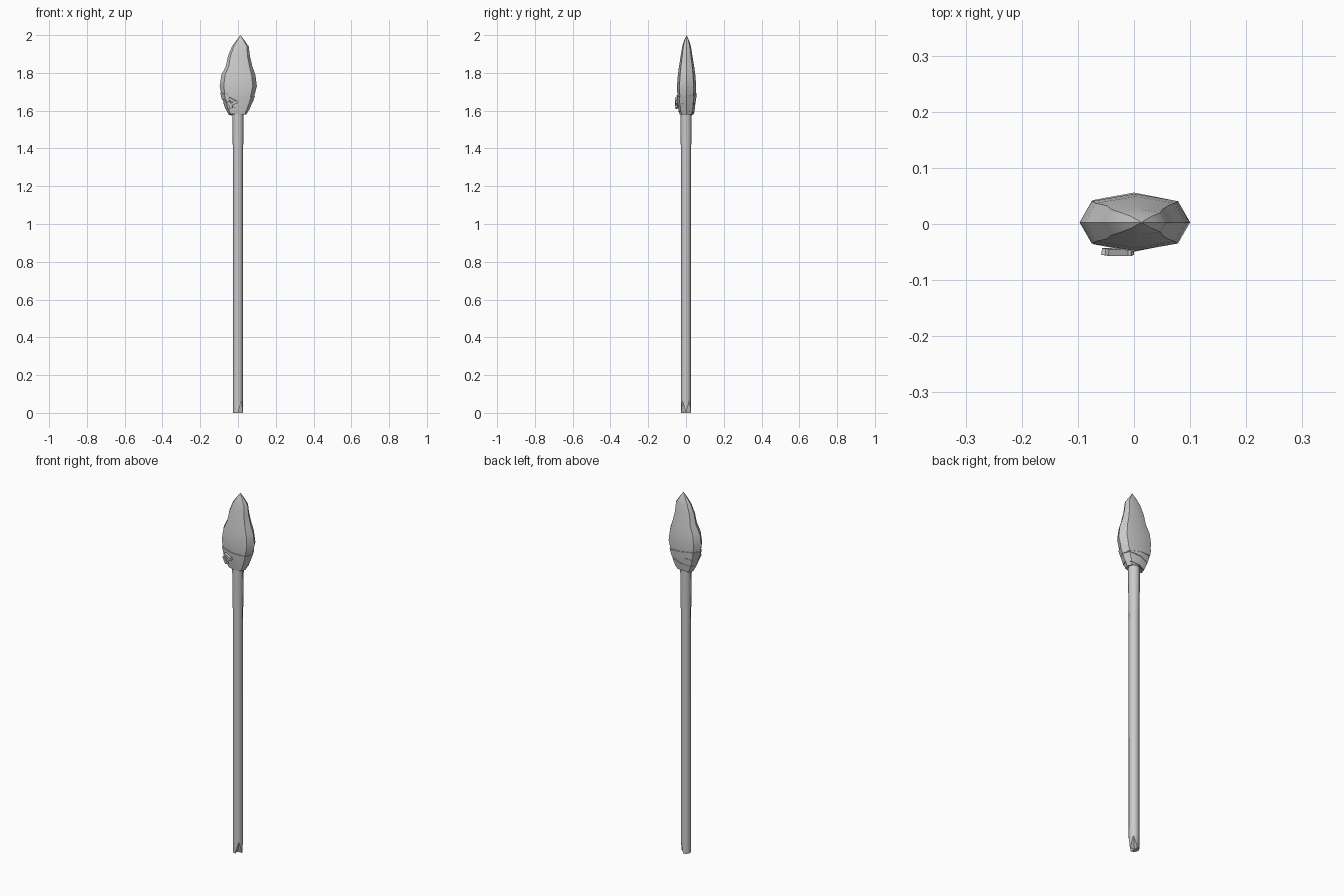
import bpy, bmesh, math

if "Cube" in bpy.data.objects:
    bpy.data.objects.remove(bpy.data.objects["Cube"])

# unit cross-section of the chipped head: flattened octagon
SECTION = [(1, 0), (.78, .74), (0, 1), (-.78, .74), (-1, 0), (-.78, -.74), (0, -1), (.78, -.74)]
# head outline: z, left x, right x, half depth
HEAD = [(1.58, -.045, .045, .036), (1.615, -.066, .062, .042), (1.67, -.085, .084, .048),
        (1.73, -.097, .100, .051), (1.79, -.088, .092, .046), (1.835, -.064, .076, .040),
        (1.89, -.053, .063, .031), (1.94, -.032, .057, .023), (1.97, -.010, .036, .014)]


def make(name, rings, cap_start=None, cap_end=None, closed=False, angle=40):
    bm = bmesh.new()
    vr = [[bm.verts.new(p) for p in r] for r in rings]
    n = len(vr[0])
    pairs = list(zip(vr, vr[1:])) + ([(vr[-1], vr[0])] if closed else [])
    for a, b in pairs:
        for i in range(n):
            j = (i + 1) % n
            bm.faces.new((a[i], a[j], b[j], b[i]))
    for point, ring in ((cap_start, vr[0]), (cap_end, vr[-1])):
        if point:
            c = bm.verts.new(point)
            for i in range(n):
                bm.faces.new((ring[i], ring[(i + 1) % n], c))
    bmesh.ops.recalc_face_normals(bm, faces=bm.faces)
    me = bpy.data.meshes.new(name)
    bm.to_mesh(me)
    bm.free()
    ob = bpy.data.objects.new(name, me)
    bpy.context.collection.objects.link(ob)
    bpy.context.view_layer.objects.active = ob
    ob.select_set(True)
    bpy.ops.object.shade_smooth_by_angle(angle=math.radians(angle))
    ob.select_set(False)
    return ob


def head_size(z):
    z = min(max(z, HEAD[0][0]), HEAD[-1][0])
    for a, b in zip(HEAD, HEAD[1:]):
        if z <= b[0]:
            t = (z - a[0]) / (b[0] - a[0])
            return [a[k] + (b[k] - a[k]) * t for k in (1, 2, 3)]


def head_point(u, v, z, offset=0):
    l, r, d = head_size(z)
    return ((l + r) / 2 + u * ((r - l) / 2 + offset), .003 + v * (d + offset), z)


def circle(r, z, n=8):
    return [(r * math.cos(2 * math.pi * i / n), r * math.sin(2 * math.pi * i / n), z) for i in range(n)]


def band(name, z, tilt_x, tilt_y, height, thick):
    # tilted strap that hugs the head outline
    rings = []
    for dz, off in ((-height / 2, -.004), (-height / 2, thick), (height / 2, thick), (height / 2, -.004)):
        rings.append([head_point(u, v, z + dz + tilt_x * u + tilt_y * v, off) for u, v in SECTION])
    make(name, rings, closed=True)


# wooden shaft with a split lower end
foot = circle(.026, 0)
for i in (1, 7):
    foot[i] = (foot[i][0], foot[i][1], .065)
make("shaft", [foot, circle(.026, .07), circle(.026, 1.3), circle(.029, 1.5), circle(.03, 1.62)],
     cap_start=(-.003, 0, 0), cap_end=(0, 0, 1.62), angle=50)

# chipped stone head
make("spear_head", [[head_point(u, v, z) for u, v in SECTION] for z, *_ in HEAD],
     cap_start=(0, 0, 1.60), cap_end=(.013, .003, 2.0))

# bindings around the base of the head
band("upper_binding", 1.668, -.010, .006, .035, .004)
band("crossed_binding", 1.642, .014, .006, .03, .003)
band("lower_binding", 1.608, .012, -.004, .04, .003)

# knot and loose ends on the front
for k, (x, z, ang) in enumerate([(-.03, 1.655, .5), (-.022, 1.64, -.4), (-.042, 1.632, 1.1)]):
    bpy.ops.mesh.primitive_cube_add(size=1, location=(x, -.05, z), rotation=(.15, ang, 0))
    ob = bpy.context.object
    ob.name = "knot_strip_%d" % (k + 1)
    ob.scale = (.042, .012, .014)
